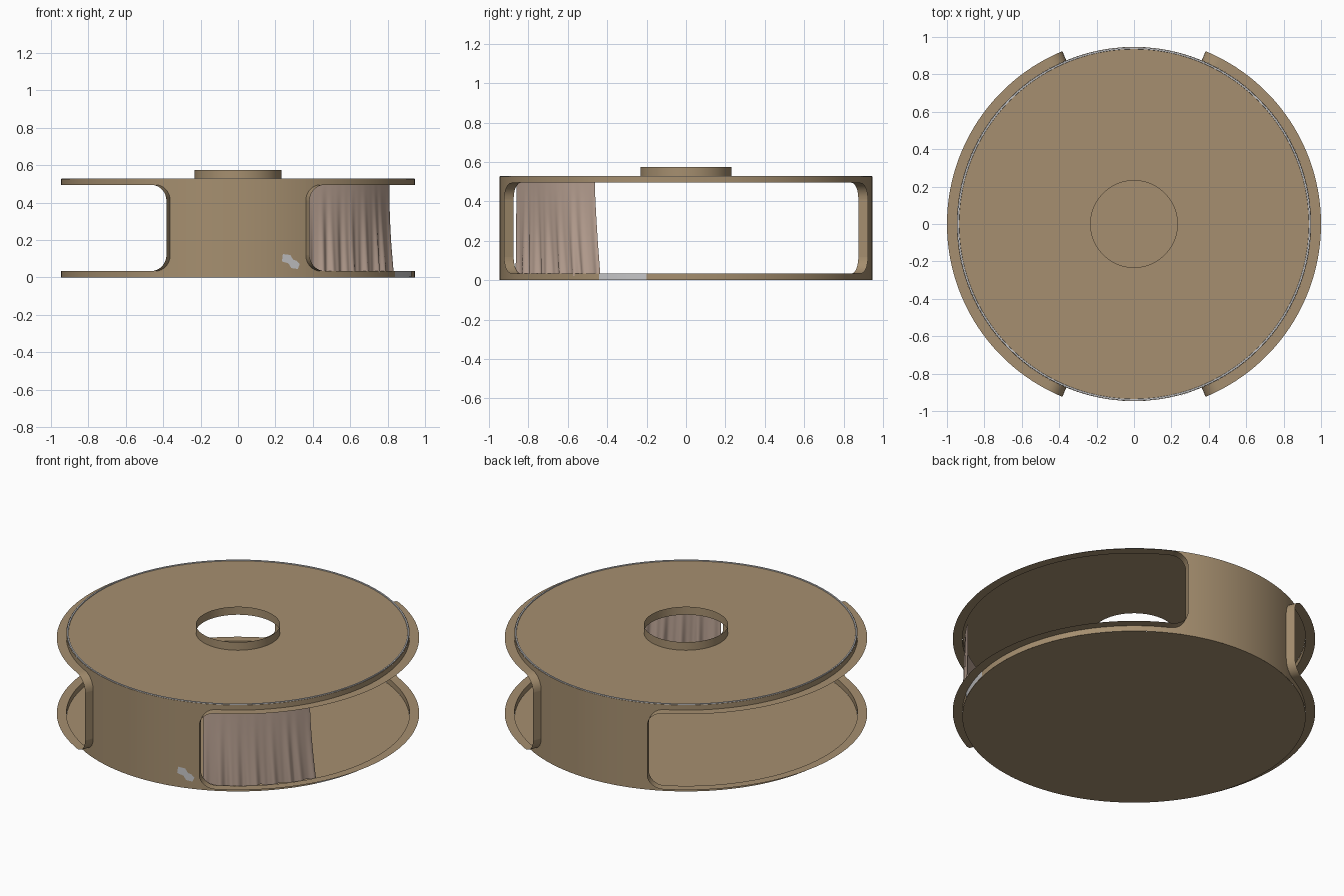
import bpy, bmesh, math
from math import sin, cos, radians, sqrt, pi

cube = bpy.data.objects.get("Cube")
if cube:
    bpy.data.objects.remove(cube, do_unlink=True)

R, OUT, HUB = 0.947, 1.0, 0.232        # body, window frame and hub radii
H, HUB_TOP = 0.526, 0.575
LOW, HIGH, CORNER = 0.034, 0.495, 0.085  # window sill, head, corner radius
EDGE = radians(67.5)                   # half angle of each side window


def material(name, colour):
    m = bpy.data.materials.new(name)
    m.use_nodes = True
    m.diffuse_color = (*colour, 1)
    m.node_tree.nodes["Principled BSDF"].inputs["Base Color"].default_value = (*colour, 1)
    return m


TAN = material("tan", (0.38, 0.275, 0.16))
CLOTH = material("dusty_pink", (0.50, 0.37, 0.30))
PALE = material("pale_grey", (0.56, 0.56, 0.57))


def build(name, faces, mat, angle=35):
    """Make an object from faces given as lists of points."""
    bm = bmesh.new()
    for f in faces:
        bm.faces.new([bm.verts.new(p) for p in f])
    bmesh.ops.remove_doubles(bm, verts=bm.verts, dist=1e-5)
    me = bpy.data.meshes.new(name)
    bm.to_mesh(me)
    bm.free()
    me.materials.append(mat)
    ob = bpy.data.objects.new(name, me)
    bpy.context.collection.objects.link(ob)
    bpy.ops.object.select_all(action='DESELECT')
    ob.select_set(True)
    bpy.context.view_layer.objects.active = ob
    bpy.ops.object.shade_smooth_by_angle(angle=radians(angle))
    return ob


def pt(r, a, z):
    return (r * cos(a), r * sin(a), z)


def strip(r0, z0, r1, z1, a, b):
    return [pt(r0, a, z0), pt(r0, b, z0), pt(r1, b, z1), pt(r1, a, z1)]


def lathe(profile, n=96):
    t = 2 * pi / n
    return [strip(*p, *q, i * t, (i + 1) * t)
            for p, q in zip(profile, profile[1:]) for i in range(n)]


def rise(a):
    """Height of the rounded window corner at angle a from the window centre."""
    d = max(0, CORNER - (EDGE - abs(a)) * R)
    return CORNER - sqrt(max(0, CORNER ** 2 - d ** 2))


# Angles across one window, finer in the rounded corners
c = CORNER / R
corner = [EDGE - c * (1 - sin(pi / 2 * i / 8)) for i in range(9)]
middle = [(EDGE - c) * i / 24 for i in range(-23, 24)]
window = [-a for a in reversed(corner)] + middle + corner

wall, frame = [], []
for turn in (0, pi):
    for a, b in zip(window, window[1:]):
        ra, rb = rise(a), rise(b)
        a, b = a + turn, b + turn
        # Wall strips below and above the opening
        wall.append([pt(R, a, 0), pt(R, b, 0), pt(R, b, LOW + rb), pt(R, a, LOW + ra)])
        wall.append([pt(R, a, HIGH - ra), pt(R, b, HIGH - rb), pt(R, b, H), pt(R, a, H)])
        # Thin frame standing out around the opening
        frame.append([pt(R, a, LOW + ra), pt(OUT, a, LOW + ra),
                      pt(OUT, b, LOW + rb), pt(R, b, LOW + rb)])
        frame.append([pt(R, b, HIGH - rb), pt(OUT, b, HIGH - rb),
                      pt(OUT, a, HIGH - ra), pt(R, a, HIGH - ra)])
    for s in (-1, 1):
        e = turn + s * EDGE
        z0, z1 = LOW + CORNER, HIGH - CORNER
        jamb = [pt(R, e, z0), pt(R, e, z1), pt(OUT, e, z1), pt(OUT, e, z0)]
        frame.append(jamb if s > 0 else jamb[::-1])
    # Solid wall between the windows
    step = (pi - 2 * EDGE) / 14
    for i in range(14):
        a = turn + EDGE + i * step
        wall.append(strip(R, 0, R, H, a, a + step))

build("outer_wall", wall, TAN)
build("window_frames", frame, TAN)
build("floor", [[pt(R, -2 * pi * i / 96, 0) for i in range(96)]], TAN)
build("top_plate", lathe([(R, H), (HUB, H)]), TAN)
build("hub_ring", lathe([(HUB, H), (HUB, HUB_TOP)]), TAN)

# Pale trim around the top edge
build("top_trim", lathe([(0.945, H), (0.944, H + 0.004), (0.936, H + 0.004), (0.935, H)]), PALE)

# Pleated curtain behind one side of a window
NU, NV = 90, 14


def cloth(i, j):
    u, v = i / NU, j / NV
    slack = (1 - v) ** 1.5
    a = radians(-66.8 + (37 + 2.2 * slack) * u)
    fold = sin(46 * u + 2 * sin(7 * u)) + 0.5 * sin(83 * u + 1)
    hem = LOW - 0.008 + 0.006 * sin(30 * u)
    return pt(0.934 + 0.009 * slack * fold + 0.003 * sin(9 * u + 3 * v),
              a, hem + (HIGH + 0.012 - hem) * v)


build("curtain", [[cloth(i, j), cloth(i + 1, j), cloth(i + 1, j + 1), cloth(i, j + 1)]
                  for i in range(NU) for j in range(NV)], CLOTH, 80)

# Pale worn patches on the sill, the front wall and a jamb
a0, a1 = radians(-27.8), radians(-12.2)
build("sill_patch", [strip(R + 0.002, 0.001, R + 0.002, LOW - 0.001,
                           a0 + (a1 - a0) * i / 6, a0 + (a1 - a0) * (i + 1) / 6)
                     for i in range(6)], PALE)
blob = [(0.235, 0.085), (0.27, 0.075), (0.285, 0.05), (0.32, 0.045), (0.33, 0.07),
        (0.315, 0.088), (0.295, 0.095), (0.28, 0.12), (0.24, 0.125)]
build("wall_patch", [[(x, -sqrt((R + 0.003) ** 2 - x * x), z) for x, z in blob]], PALE)
e = pi + EDGE - 0.002
build("jamb_patch", [[pt(0.96, e, 0.13), pt(0.985, e, 0.13),
                      pt(0.985, e, 0.165), pt(0.96, e, 0.16)]], PALE)
